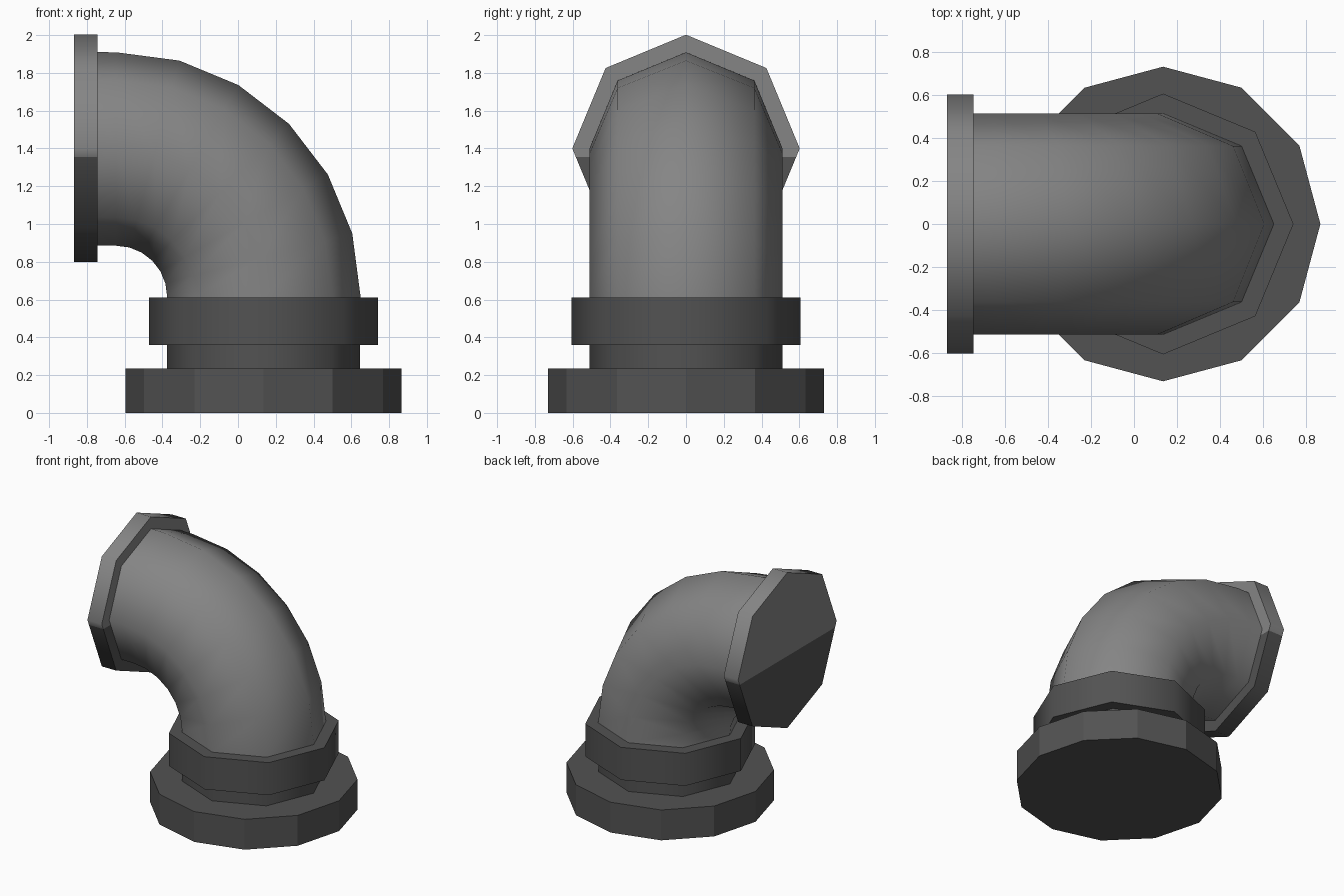
import bpy, bmesh, math
from mathutils import Vector

if "Cube" in bpy.data.objects:
    bpy.data.objects.remove(bpy.data.objects["Cube"])


def material(name, v):
    m = bpy.data.materials.new(name)
    m.diffuse_color = (v, v, v, 1)
    m.use_nodes = True
    m.node_tree.nodes["Principled BSDF"].inputs["Base Color"].default_value = m.diffuse_color
    return m


LIGHT = material("light grey", 0.235)
DARK = material("dark grey", 0.085)

CX, END_Z = 0.135, 1.40          # axis of the upright and of the outlet
BEND = Vector((-0.645, 0, 0.615))  # centre of the elbow
BEND_R = 0.782


def loft(name, rings, sides, mats, smooth=None, split_z=None):
    """Skin rings of (centre, tilt, radius); tilt 0 faces up, 90 faces -x."""
    bm = bmesh.new()
    loops = []
    for c, tilt, r in rings:
        t = math.radians(tilt)
        u, v = Vector((math.cos(t), 0, math.sin(t))), Vector((0, 1, 0))
        loops.append([bm.verts.new(Vector(c) + r * (math.cos(a) * u + math.sin(a) * v))
                      for a in (2 * math.pi * i / sides for i in range(sides))])
    for a, b in zip(loops, loops[1:]):
        for i in range(sides):
            j = (i + 1) % sides
            bm.faces.new((a[i], a[j], b[j], b[i]))
    bm.faces.new(loops[0])
    bm.faces.new(loops[-1])
    bmesh.ops.recalc_face_normals(bm, faces=bm.faces)
    if split_z is not None:       # second colour below the split height
        bmesh.ops.bisect_plane(bm, geom=bm.verts[:] + bm.edges[:] + bm.faces[:],
                               plane_co=(0, 0, split_z), plane_no=(0, 0, 1))
        for f in bm.faces:
            f.material_index = int(f.calc_center_median().z < split_z)
    me = bpy.data.meshes.new(name)
    bm.to_mesh(me)
    bm.free()
    for m in mats:
        me.materials.append(m)
    ob = bpy.data.objects.new(name, me)
    bpy.context.collection.objects.link(ob)
    if smooth:
        bpy.ops.object.select_all(action='DESELECT')
        ob.select_set(True)
        bpy.context.view_layer.objects.active = ob
        bpy.ops.object.shade_smooth_by_angle(angle=math.radians(smooth))
    return ob


# twelve-sided foot
loft("base_flange", [((CX, 0, 0), 0, 0.73), ((CX, 0, 0.235), 0, 0.73)], 12, [DARK])

# short neck and collar
loft("neck", [((CX, 0, 0.2), 0, 0.512), ((CX, 0, 0.4), 0, 0.512)], 8, [DARK], 50)
loft("collar", [((CX, 0, 0.36), 0, 0.605), ((CX, 0, 0.612), 0, 0.605)], 8, [DARK], 50)

# elbow: six bend segments, then a short straight run
path = [((CX, 0, 0.55), 0, 0.512)]
for k in range(7):
    t = math.radians(15 * k)
    path.append((BEND + BEND_R * Vector((math.cos(t), 0, math.sin(t))), 15 * k, 0.512))
path.append(((-0.80, 0, END_Z - 0.002), 90, 0.512))
loft("elbow_pipe", path, 8, [LIGHT], 50)

# outlet flange with flush end cap, darker in its lower half
loft("outlet_flange", [((-0.745, 0, END_Z), 90, 0.602), ((-0.868, 0, END_Z), 90, 0.602),
                       ((-0.868, 0, END_Z), 90, 0.512)], 8, [LIGHT, DARK], 50, split_z=1.355)
